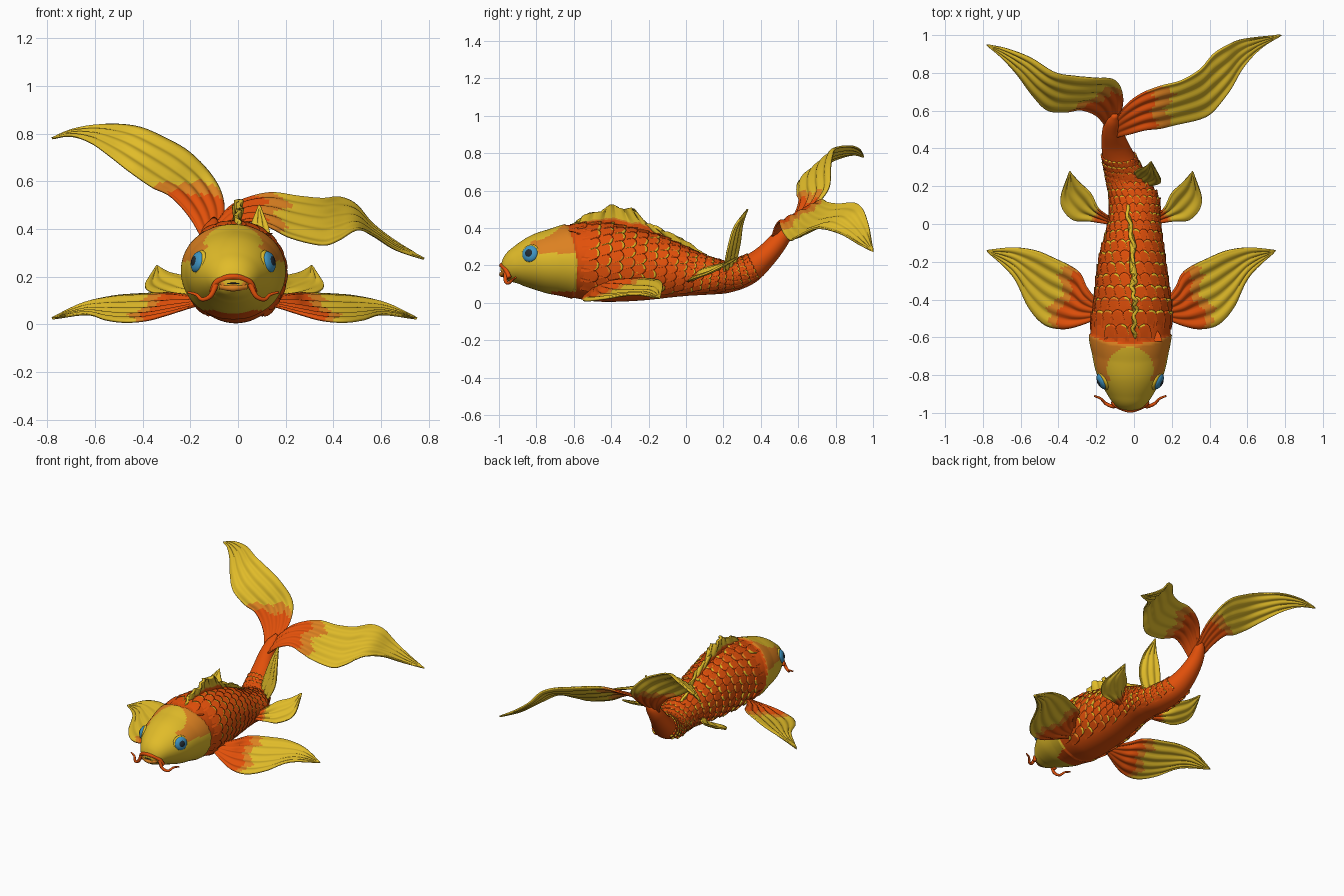
import bpy, bmesh, math, random
from mathutils import Vector

random.seed(4)
cube = bpy.data.objects.get("Cube")
if cube:
    bpy.data.objects.remove(cube, do_unlink=True)


def material(name, r, g, b):
    m = bpy.data.materials.new(name)
    m.use_nodes = True
    m.diffuse_color = (r, g, b, 1)
    shader = next(n for n in m.node_tree.nodes if n.type == 'BSDF_PRINCIPLED')
    shader.inputs["Base Color"].default_value = (r, g, b, 1)
    shader.inputs["Roughness"].default_value = .6
    return m


PALETTE = [material("orange", .76, .08, .003), material("yellow", .75, .5, .022),
           material("amber", .72, .22, .015), material("blue", .05, .3, .55),
           material("dark", .015, .025, .035)]
ORANGE, YELLOW, AMBER, BLUE, DARK = range(5)


def add_object(name, bm):
    me = bpy.data.meshes.new(name)
    bm.to_mesh(me)
    bm.free()
    for m in PALETTE:
        me.materials.append(m)
    me.shade_smooth()
    ob = bpy.data.objects.new(name, me)
    bpy.context.collection.objects.link(ob)
    return ob


def spline(points, t):
    """Smooth curve through the points, t from 0 to 1."""
    s = t * (len(points) - 1)
    i = min(int(s), len(points) - 2)
    f = s - i
    p1, p2 = Vector(points[i]), Vector(points[i + 1])
    p0 = Vector(points[i - 1]) if i else p1 * 2 - p2
    p3 = Vector(points[i + 2]) if i + 2 < len(points) else p2 * 2 - p1
    return p1 + .5 * f * (p2 - p0 + f * (2 * p0 - 5 * p1 + 4 * p2 - p3
                                         + f * (3 * p1 - p0 - 3 * p2 + p3)))


# Body stations: y, centre x, centre z, half width, half height
TAIL_END = .58
STATIONS = [(-.99, -.02, .17, .03, .025), (-.965, -.02, .175, .072, .06),
            (-.9, -.02, .195, .122, .105), (-.8, -.02, .213, .175, .153),
            (-.7, -.02, .22, .2, .18), (-.6, -.02, .223, .212, .196),
            (-.45, -.01, .213, .203, .208), (-.2, -.01, .19, .172, .178),
            (0, 0, .16, .135, .127), (.12, 0, .142, .128, .1),
            (.22, -.03, .138, .112, .085), (.33, -.07, .175, .092, .078),
            (.42, -.1, .245, .072, .062), (.5, -.115, .335, .052, .05),
            (.55, -.11, .4, .038, .034), (TAIL_END, -.1, .44, .012, .012)]


def station(y):
    n = len(STATIONS)
    i = max(k for k in range(n - 1) if STATIONS[k][0] <= y or k == 0)

    def slope(k):
        a, b = STATIONS[max(k - 1, 0)], STATIONS[min(k + 1, n - 1)]
        return (Vector(b[1:]) - Vector(a[1:])) / (b[0] - a[0])
    p, q = STATIONS[i], STATIONS[i + 1]
    h = q[0] - p[0]
    f = (y - p[0]) / h
    g = f * f * (3 - 2 * f)
    return (Vector(p[1:]) * (1 - g) + Vector(q[1:]) * g
            + slope(i) * h * f * (1 - f) ** 2 - slope(i + 1) * h * f * f * (1 - f))


def gill_edge(z):
    return -.58 - .9 * (z - .17) ** 2


def body_point(y, a):
    x, z, w, h = station(y)
    rise = (station(min(y + .01, TAIL_END))[1] - station(max(y - .01, -.99))[1]) / .02
    up = Vector((0, -rise, 1)).normalized()
    edge = gill_edge(z + h * math.sin(a))
    gill = 1 + .04 * max(0, 1 + (y - edge) / .1) if y < edge else 1
    return Vector((x, y, z)) + gill * (Vector((w * math.cos(a), 0, 0)) + up * h * math.sin(a))


def body_colour(c):
    side = abs(c.x + .02)
    if c.y > gill_edge(c.z) or (c.z < .06 and c.y > -.72):
        return ORANGE
    # Rounded yellow cap on the forehead, amber around it
    cap = .125 * math.sqrt(max(0, 1 - ((c.y + .78) / .13) ** 2)) if c.y > -.78 else .125 + .5 * (c.y + .78)
    if c.z > .265 and c.y > -.83 and side > cap:
        return AMBER
    return YELLOW


def loft(bm, rows, closed=False):
    grid = [[bm.verts.new(p) for p in row] for row in rows]
    faces = []
    for i in range(len(grid) - 1):
        n = len(grid[i])
        for j in range(n if closed else n - 1):
            k = (j + 1) % n
            f = bm.faces.new((grid[i][j], grid[i][k], grid[i + 1][k], grid[i + 1][j]))
            faces.append((f, i, j))
    return grid, faces


# Body and head
bm = bmesh.new()
ROWS, RING = 180, 90
rings = [[body_point(-.99 + (TAIL_END + .99) * i / ROWS, math.tau * j / RING)
          for j in range(RING)] for i in range(ROWS + 1)]
grid, _ = loft(bm, rings, True)
bm.faces.new(grid[0])
bm.faces.new(grid[-1])
for f in bm.faces:
    f.material_index = body_colour(f.calc_center_median())
bmesh.ops.recalc_face_normals(bm, faces=bm.faces)
add_object("body", bm)

# Overlapping scales, some with short yellow or amber rims
bm = bmesh.new()
y, row = -.62, 0
while y < .34:
    w, h = station(y)[2:]
    size = .022 + .2 * h
    for k in range(17):
        a = math.radians(-45 + 270 * (k + .5 * (row % 2)) / 16.5)
        p = body_point(y, a)
        if y < gill_edge(p.z) - .012:
            continue
        along = (body_point(y + .01, a) - p).normalized()
        across = (body_point(y, a + .05) - p).normalized()
        out = along.cross(across).normalized()
        if out.dot(p - Vector((station(y)[0], y, station(y)[1]))) < 0:
            out = -out
        width = .175 * (w + h) / 2 + .004
        rows = []
        for v, lift in ((0, -.004), (.5, .006), (.88, .011), (1, .012), (.98, -.006)):
            line = []
            for c in range(-3, 4):
                u = c / 3
                length = size * 1.55 * v * (.45 + .55 * math.sqrt(1 - u * u))
                line.append(p + along * length + across * u * width
                            + out * (lift * (1 - .6 * u * u) * min(1, size * 20)))
            rows.append(line)
        _, faces = loft(bm, rows)
        rim = random.choice((YELLOW, YELLOW, YELLOW, AMBER, ORANGE))
        first = random.choice((0, 1, 2, 3))
        for f, i, j in faces:
            f.material_index = rim if i >= 2 and first <= j < first + 3 else ORANGE
    y += size
    row += 1
bmesh.ops.recalc_face_normals(bm, faces=bm.faces)
add_object("scales", bm)


# Fins are rippled sheets between two edge curves
def fin(name, edge_a, edge_b, root=.3, ridges=5, ripple=.008, bow=0, mirror=False,
        upright=False, skew=0, band=1.2, thickness=.01):
    nu, nv = 52, 30
    if mirror:
        edge_a, edge_b = [[(-.03 - x, y, z) for x, y, z in e] for e in (edge_a, edge_b)]
    rows = []
    for i in range(nu + 1):
        u = i / nu
        a, b = spline(edge_a, u), spline(edge_b, u)
        tangent = (spline(edge_a, min(u + .02, 1)) + spline(edge_b, min(u + .02, 1))
                   - spline(edge_a, max(u - .02, 0)) - spline(edge_b, max(u - .02, 0)))
        normal = tangent.cross(b - a).normalized()
        if mirror:
            normal = -normal
        row = []
        for j in range(nv + 1):
            v = j / nv
            phase = u if upright else v
            fade = v if upright else min(1, 4 * u) * math.sqrt(1 - u)
            wave = ripple * fade * math.sin(math.tau * ridges * phase + 2 * u)
            arch = bow * math.sin(math.pi * v) * math.sin(math.pi * u)
            row.append(a.lerp(b, v) + normal * (wave + arch))
        rows.append(row)
    bm = bmesh.new()
    _, faces = loft(bm, rows)
    for f, i, j in faces:
        u, v = (j / nv, i / nu) if upright else (i / nu, j / nv)
        limit = root * (1 + skew * (.5 - v) + .08 * math.sin(11 * v) + .04 * math.sin(37 * v))
        f.material_index = ORANGE if u < limit else AMBER if u < limit * band else YELLOW
    bmesh.ops.remove_doubles(bm, verts=bm.verts, dist=.0005)
    ob = add_object(name, bm)
    solid = ob.modifiers.new("thickness", 'SOLIDIFY')
    solid.thickness, solid.offset = thickness, 0


fin("tail_upper_lobe",
    [(-.14, .5, .34), (-.2, .57, .45), (-.28, .6, .54), (-.36, .59, .58), (-.46, .6, .65),
     (-.54, .68, .71), (-.62, .79, .765), (-.7, .88, .79), (-.78, .95, .78)],
    [(-.08, .53, .38), (-.06, .67, .5), (-.1, .76, .61), (-.2, .77, .72), (-.31, .78, .785),
     (-.42, .8, .83), (-.55, .88, .84), (-.68, .93, .82), (-.78, .95, .78)],
    .2, 4, skew=.6, band=1.35)
fin("tail_side_lobe",
    [(-.13, .45, .31), (-.03, .475, .4), (.06, .5, .43), (.14, .51, .4), (.22, .53, .36),
     (.35, .56, .33), (.42, .6, .35), (.5, .7, .395), (.57, .82, .37), (.66, .92, .315),
     (.78, 1, .275)],
    [(-.11, .54, .4), (-.04, .63, .49), (.04, .69, .53), (.14, .73, .55), (.25, .76, .535),
     (.35, .82, .525), (.42, .9, .53), (.49, .945, .5), (.56, .975, .42), (.66, .99, .345),
     (.78, 1, .275)],
    .25, 4, band=1.35)

PECTORAL = ([(.14, -.44, .11), (.22, -.34, .13), (.27, -.25, .135), (.4, -.18, .13),
             (.5, -.14, .12), (.62, -.125, .09), (.75, -.14, .025)],
            [(.14, -.49, .08), (.27, -.54, .04), (.36, -.555, .02), (.45, -.53, .015),
             (.53, -.44, .025), (.61, -.28, .045), (.75, -.14, .025)])
PELVIC = ([(.09, .03, .13), (.16, .08, .18), (.2, .16, .205), (.26, .22, .22), (.31, .28, .245)],
          [(.09, .0, .11), (.2, .015, .115), (.3, .025, .13), (.36, .12, .165), (.31, .28, .245)])
for side, flip in (("left", False), ("right", True)):
    fin(side + "_pectoral_fin", *PECTORAL, .35, 5, .008, .012, flip, skew=-.15)
    fin(side + "_pelvic_fin", *PELVIC, .2, 3, .006, .015, flip)

fin("rear_fin",
    [(.03, .25, .13), (.0, .265, .22), (.02, .285, .32), (.055, .3, .42), (.09, .33, .5)],
    [(.05, .2, .12), (.1, .205, .18), (.14, .22, .28), (.13, .255, .4), (.09, .33, .5)],
    .15, 3, .006)
fin("dorsal_fin",
    [(.0, -.62, .39), (-.005, -.45, .4), (-.005, -.25, .37), (-.02, -.05, .3), (-.03, .1, .22)],
    [(.0, -.6, .42), (.0, -.53, .475), (.01, -.45, .49), (.005, -.4, .525), (-.01, -.34, .5),
     (.01, -.29, .505), (-.01, -.25, .45), (.0, -.15, .4), (-.02, -.02, .34), (-.04, .1, .26)],
    .4, 10, .009, upright=True, thickness=.018)


# Lips and whiskers are tapered tubes
def tube(name, points, start, end, colour):
    bm = bmesh.new()
    n, sides, rows = 28, 10, []
    for i in range(n + 1):
        t = i / n
        p = spline(points, t)
        d = (spline(points, min(t + .02, 1)) - spline(points, max(t - .02, 0))).normalized()
        s = d.cross(Vector((0, 1, .3))).normalized()
        q = d.cross(s)
        r = start + (end - start) * t
        rows.append([p + r * (s * math.cos(a) + q * math.sin(a))
                     for a in (math.tau * k / sides for k in range(sides))])
    grid, _ = loft(bm, rows, True)
    bm.faces.new(grid[0])
    bm.faces.new(grid[-1])
    for f in bm.faces:
        f.material_index = colour
    bmesh.ops.recalc_face_normals(bm, faces=bm.faces)
    add_object(name, bm)


def ball(name, centre, direction, radius, depth, colour, squash=1):
    bm = bmesh.new()
    bmesh.ops.create_uvsphere(bm, u_segments=32, v_segments=16, radius=1)
    for f in bm.faces:
        f.material_index = colour
    ob = add_object(name, bm)
    ob.location = centre
    ob.rotation_euler = Vector(direction).to_track_quat('Z', 'Y').to_euler()
    ob.scale = (radius, radius * squash, depth)


tube("upper_lip", [(-.11, -.945, .135), (-.085, -.965, .18), (-.02, -.986, .2),
                   (.045, -.965, .18), (.07, -.945, .135)], .013, .013, ORANGE)
tube("lower_lip", [(-.075, -.965, .16), (-.02, -.985, .152), (.035, -.965, .16)],
     .014, .014, AMBER)
ball("muzzle", (-.02, -.975, .17), (0, -1, 0), .055, .015, AMBER, .5)
ball("mouth", (-.02, -.985, .172), (0, -1, 0), .035, .008, DARK, .12)

# Eyes and whiskers on both sides
for side, s in (("left", 1), ("right", -1)):
    look = Vector((s * .88, -.42, .22)).normalized()
    spot = Vector((-.02 + s * .142, -.83, .26))
    ball(side + "_eyelid", spot, look, .053, .019, YELLOW)
    ball(side + "_iris", spot + look * .008, look, .045, .023, BLUE)
    ball(side + "_pupil", spot + look * .02, look, .026, .014, DARK)
    tube(side + "_whisker", [(-.02 + s * x, y, z) for x, y, z in
                             ((.07, -.962, .17), (.095, -.965, .12), (.13, -.95, .105),
                              (.155, -.925, .125), (.19, -.91, .135))], .012, .005, ORANGE)
